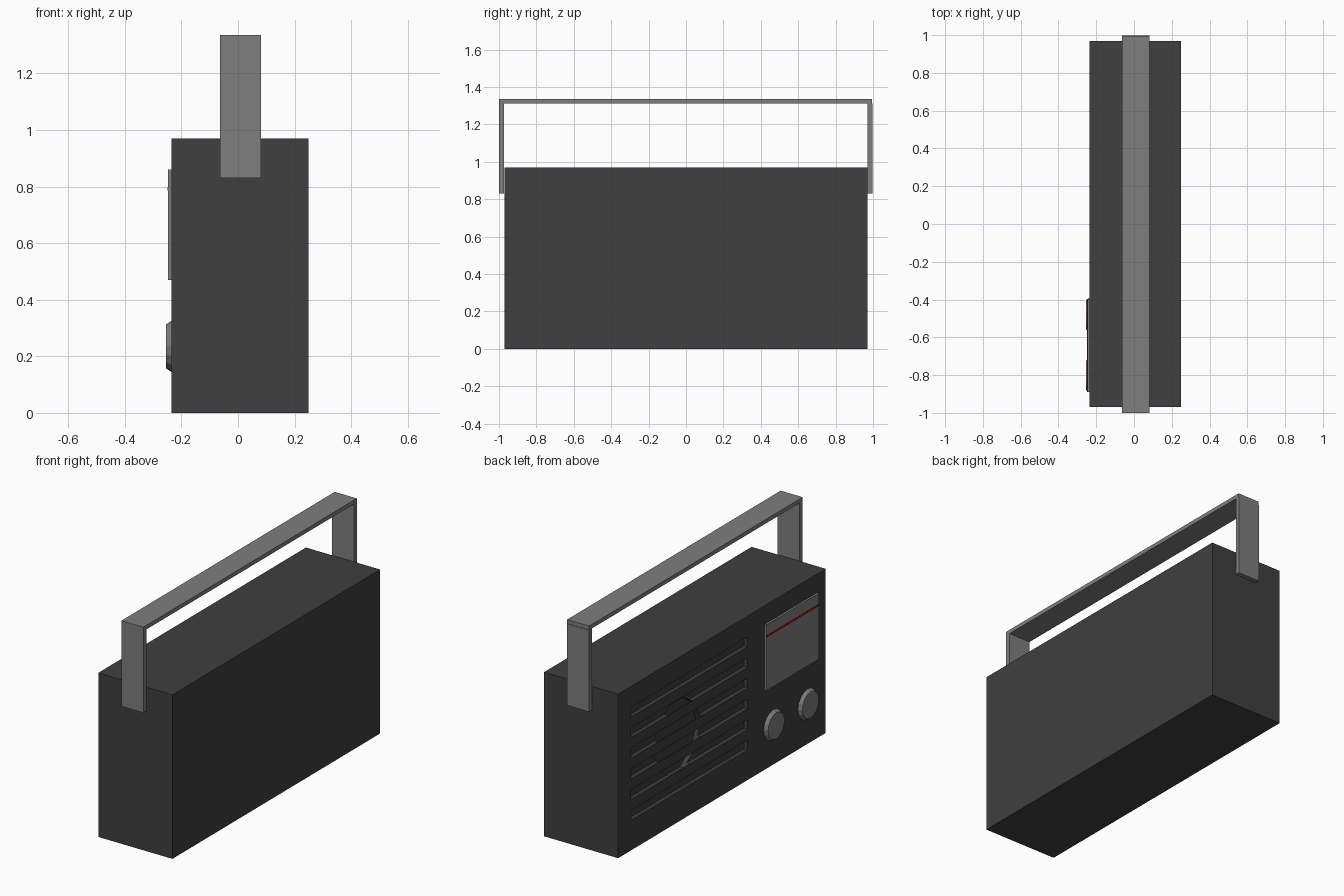
import bpy, math

if "Cube" in bpy.data.objects:
    bpy.data.objects.remove(bpy.data.objects["Cube"])

FACE = -0.235  # x of the radio's control face


def material(name, rgb):
    m = bpy.data.materials.new(name)
    m.diffuse_color = (*rgb, 1)
    m.use_nodes = True
    m.node_tree.nodes["Principled BSDF"].inputs["Base Color"].default_value = m.diffuse_color
    return m


dark = material("dark_case", (0.05, 0.05, 0.05))
grey = material("grey_trim", (0.21, 0.21, 0.21))
red = material("red_marker", (0.4, 0.0, 0.0))


def box(name, x, y, z, mat):
    """Box from (min, max) pairs."""
    bpy.ops.mesh.primitive_cube_add(size=1, location=[sum(p) / 2 for p in (x, y, z)])
    o = bpy.context.object
    o.name = name
    o.scale = [p[1] - p[0] for p in (x, y, z)]
    bpy.ops.object.transform_apply(location=False, rotation=False, scale=True)
    o.data.materials.append(mat)
    return o


def disc(name, x0, x1, y, z, r0, r1, sides, mat):
    """Round part along x, radius r0 at x0 and r1 at x1 (x0 > x1)."""
    bpy.ops.mesh.primitive_cone_add(vertices=sides, radius1=r0, radius2=r1, depth=x0 - x1,
                                    location=((x0 + x1) / 2, y, z),
                                    rotation=(0, -math.pi / 2, 0))
    o = bpy.context.object
    o.name = name
    o.data.materials.append(mat)
    return o


def cut(target, cutter):
    cutter.hide_render = True
    m = target.modifiers.new("cut", 'BOOLEAN')
    m.operation = 'DIFFERENCE'
    m.solver = 'EXACT'
    m.object = cutter
    bpy.context.view_layer.objects.active = target
    bpy.ops.object.modifier_apply(modifier=m.name)
    bpy.data.objects.remove(cutter)


# Case with a speaker cavity behind thin slats, and six grille slots
case = box("case", (FACE, 0.25), (-0.97, 0.97), (0, 0.97), dark)
cut(case, disc("speaker_cutter", -0.185, FACE + 0.003, 0.39, 0.49, 0.22, 0.22, 10, dark))
for i in range(6):
    top = 0.846 - i * 0.122
    cut(case, box("slot_cutter", (FACE - 0.05, FACE + 0.024), (-0.24, 0.848),
                  (top - 0.058, top), dark))

# Tuning window and its red marker
box("tuning_window", (FACE - 0.012, FACE + 0.005), (-0.89, -0.40), (0.47, 0.86), grey)
box("tuning_marker", (FACE - 0.0135, FACE), (-0.89, -0.40), (0.785, 0.796), red)

# Two tapered knobs
for i, y in enumerate((-0.48, -0.80)):
    disc(f"knob_{i + 1}", FACE + 0.001, FACE - 0.02, y, 0.235, 0.091, 0.077, 16, grey)

# Carrying handle
HX = (-0.063, 0.081)
box("handle_strap_left", HX, (-1.0, -0.972), (0.83, 1.312), grey)
box("handle_strap_right", HX, (0.97, 0.997), (0.83, 1.312), grey)
box("handle_bar", HX, (-1.0, 0.994), (1.312, 1.336), grey)
